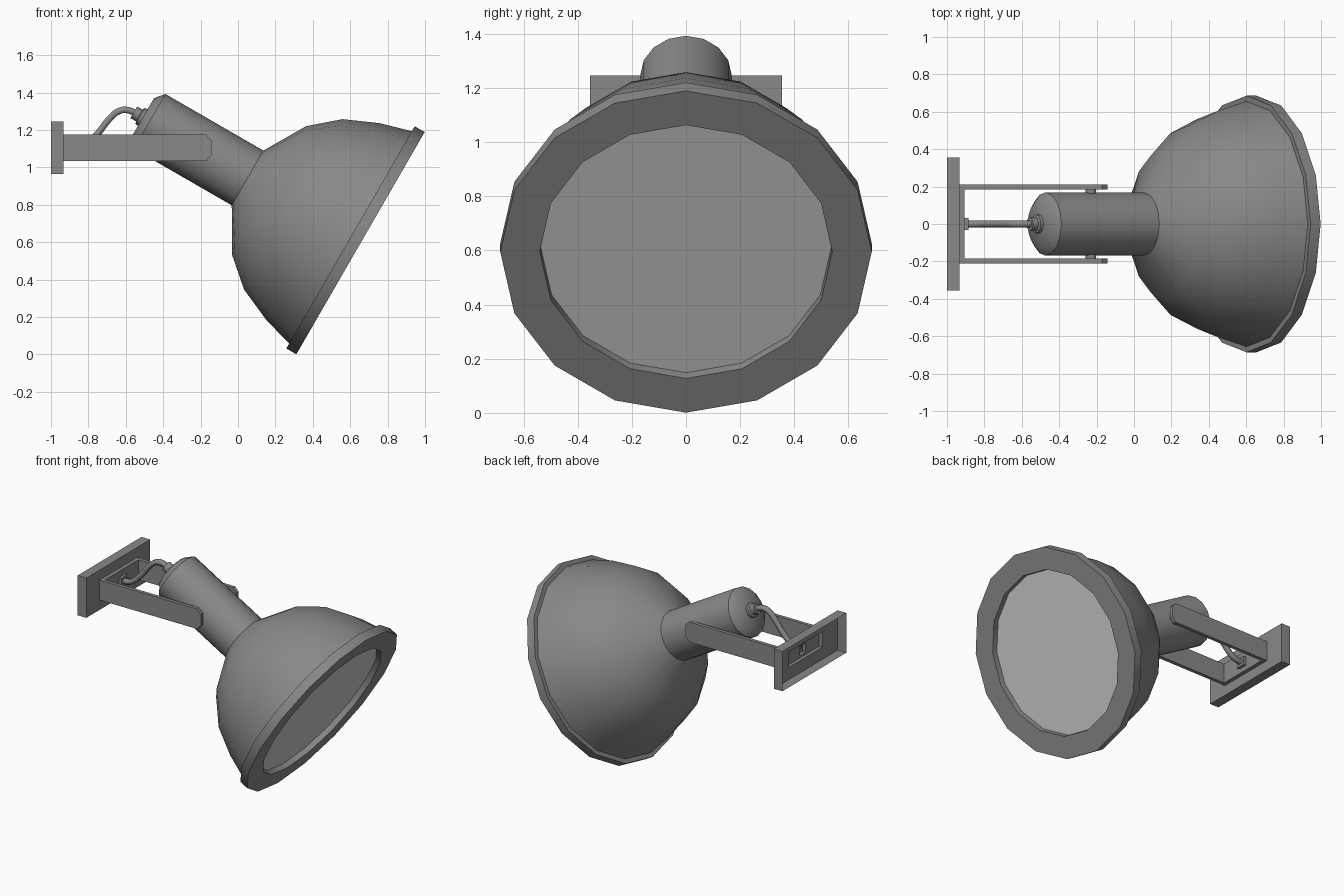
import bpy, bmesh, math
from mathutils import Matrix, Vector

if "Cube" in bpy.data.objects:
    bpy.data.objects.remove(bpy.data.objects["Cube"])

# Lamp axis: local z runs backwards and up from the centre of the rim
LAMP = Matrix.Translation((0.655, 0, 0.595)) @ Matrix.Rotation(math.radians(-60), 4, 'Y')

# Dark painted metal, used on everything but the lens
DARK = bpy.data.materials.new("dark_metal")
DARK.diffuse_color = (0.25, 0.25, 0.25, 1)
DARK.use_nodes = True
DARK.node_tree.nodes["Principled BSDF"].inputs["Base Color"].default_value = DARK.diffuse_color


def finish(name, bm, matrix=None):
    bmesh.ops.recalc_face_normals(bm, faces=bm.faces)
    if matrix:
        bm.transform(matrix)
    me = bpy.data.meshes.new(name)
    bm.to_mesh(me)
    bm.free()
    if name != "lens":
        me.materials.append(DARK)
    ob = bpy.data.objects.new(name, me)
    bpy.context.collection.objects.link(ob)
    return ob


def loft(name, rings, cap_start=False, cap_end=False, matrix=None):
    """Bridge rings of points that all have the same count."""
    bm = bmesh.new()
    loops = [[bm.verts.new(p) for p in ring] for ring in rings]
    for a, b in zip(loops, loops[1:]):
        n = len(a)
        for i in range(n):
            j = (i + 1) % n
            bm.faces.new((a[i], a[j], b[j], b[i]))
    if cap_start:
        bm.faces.new(loops[0])
    if cap_end:
        bm.faces.new(loops[-1])
    return finish(name, bm, matrix)


def circle(r, z, n=16):
    return [(r * math.cos(2 * math.pi * i / n), r * math.sin(2 * math.pi * i / n), z)
            for i in range(n)]


def turned(name, profile, n=16, matrix=LAMP, **caps):
    return loft(name, [circle(r, t, n) for r, t in profile], matrix=matrix, **caps)


def rect(x, hy, hz, zc=1.105):
    return [(x, -hy, zc - hz), (x, hy, zc - hz), (x, hy, zc + hz), (x, -hy, zc + hz)]


# Bell shade
turned("shade", [(0.657, 0.058), (0.607, 0.232), (0.526, 0.415), (0.396, 0.565), (0.168, 0.698)])

# Front rim with recessed lens
turned("rim", [(0.645, 0.062), (0.686, 0.062), (0.686, 0.0), (0.54, 0.0), (0.537, 0.037)])
turned("lens", [(0.538, 0.037), (0.01, 0.037)], cap_end=True)

# Lamp holder neck with softly rounded back
turned("lamp_neck", [(0.169, 0.69), (0.169, 1.302), (0.12, 1.344)], cap_end=True)

# Cable gland on the back of the neck
turned("cable_gland", [(0.05, 1.335), (0.05, 1.36), (0.036, 1.366), (0.036, 1.40)],
       n=12, cap_end=True)

# Wall plate, open at the back, with a pocket into the bracket base
loft("wall_plate", [rect(-1.0, 0.355, 0.14), rect(-0.932, 0.355, 0.14),
                    rect(-0.932, 0.185, 0.055), rect(-0.907, 0.185, 0.055),
                    rect(-0.907, 0.032, 0.032, 1.1)])

# Bracket base around the pocket, with the cable opening
loft("bracket_base", [rect(-0.932, 0.21, 0.07), rect(-0.905, 0.21, 0.07),
                      rect(-0.905, 0.032, 0.032, 1.1)])

# Bracket arms and pivot pins on both sides
outline = [(-0.92, 1.035), (-0.17, 1.035), (-0.143, 1.065),
           (-0.143, 1.145), (-0.17, 1.175), (-0.92, 1.175)]
for s, side in ((-1, "right"), (1, "left")):
    loft("bracket_arm_" + side, [[(x, s * y, z) for x, z in outline] for y in (0.185, 0.21)],
         cap_start=True, cap_end=True)
    pin = Matrix.Translation((-0.23, 0, 1.106)) @ Matrix.Rotation(math.radians(-90 * s), 4, 'X')
    turned("pivot_pin_" + side, [(0.028, 0.15), (0.028, 0.19)], n=12, matrix=pin)

# Square cable plug on the bracket base
loft("cable_plug", [rect(-0.908, 0.032, 0.032, 1.1), rect(-0.885, 0.032, 0.032, 1.1)],
     cap_end=True)

# Bent cable
cable = bpy.data.curves.new("cable", 'CURVE')
cable.dimensions = '3D'
cable.bevel_depth = 0.02
cable.bevel_resolution = 1
cable.resolution_u = 3
cable.materials.append(DARK)
path = [(-0.89, 1.10), (-0.83, 1.112), (-0.755, 1.175), (-0.69, 1.257),
        (-0.635, 1.302), (-0.585, 1.306), (-0.53, 1.278)]
spline = cable.splines.new('BEZIER')
spline.bezier_points.add(len(path) - 1)
for p, (x, z) in zip(spline.bezier_points, path):
    p.co = (x, 0, z)
    p.handle_left_type = p.handle_right_type = 'AUTO'
ob = bpy.data.objects.new("cable", cable)
bpy.context.collection.objects.link(ob)

# Smooth round surfaces, sharp edges kept
for o in bpy.data.objects:
    if o.type == 'MESH':
        o.select_set(True)
        bpy.context.view_layer.objects.active = o
bpy.ops.object.shade_smooth_by_angle(angle=math.radians(41.5))
